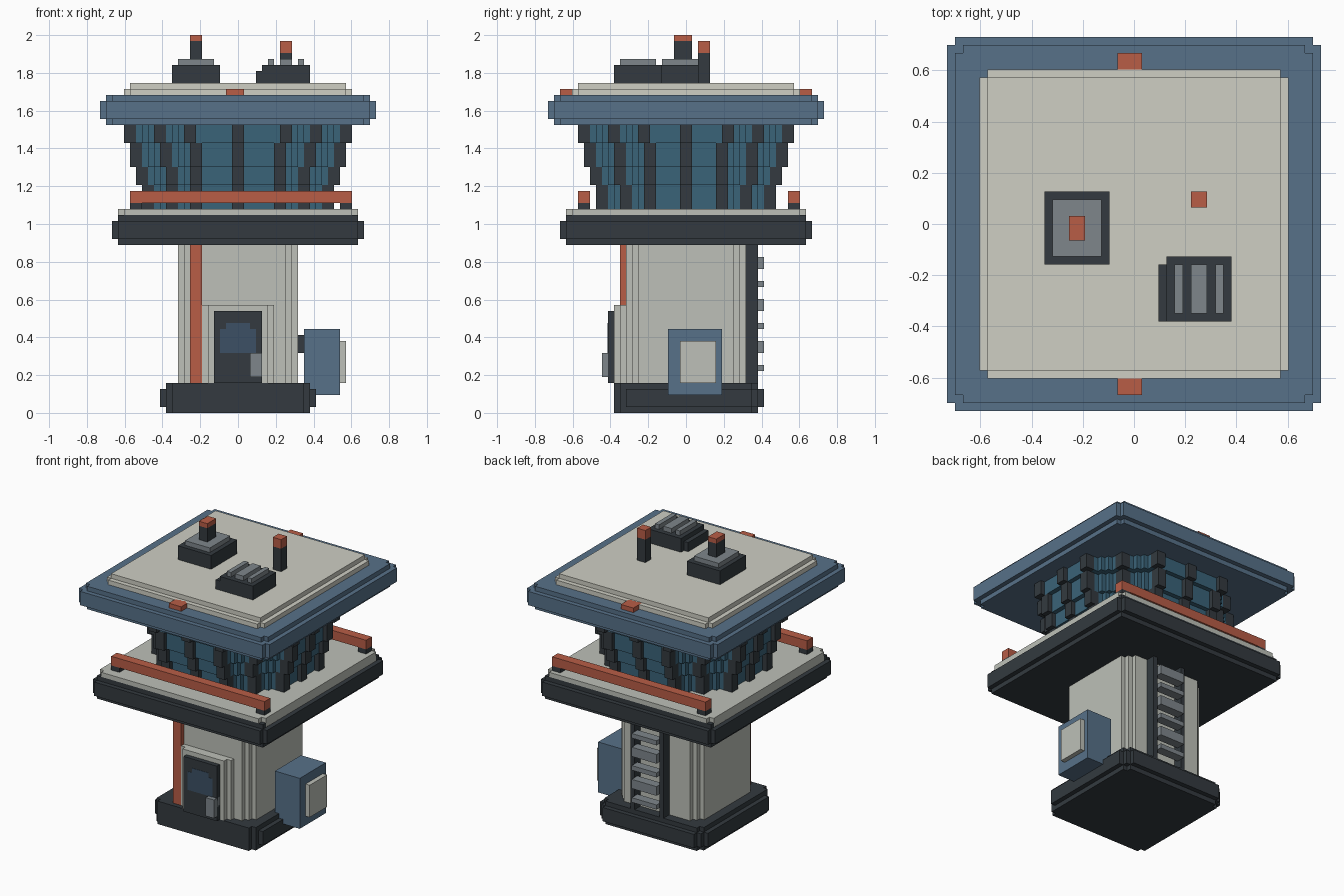
import bpy, bmesh

if "Cube" in bpy.data.objects:
    bpy.data.objects.remove(bpy.data.objects["Cube"])

V = 2 / 63  # block size: every coordinate below is in whole blocks


def material(name, rgb):
    m = bpy.data.materials.new(name)
    m.diffuse_color = (*rgb, 1)
    m.use_nodes = True
    m.node_tree.nodes["Principled BSDF"].inputs["Base Color"].default_value = m.diffuse_color
    return m


DARK = material("charcoal", (.033, .042, .05))
CREAM = material("cream", (.62, .62, .55))
WALL = material("wall", (.51, .53, .48))
GLASS = material("glass", (.042, .125, .19))
BLUE = material("blue", (.095, .165, .25))
PANE = material("door_pane", (.045, .08, .13))
RED = material("red", (.48, .11, .062))
GREY = material("grey", (.21, .24, .26))


def outline(hx, hy, n):
    """Rectangle outline whose corners are cut by n stair steps."""
    q = [(hx, hy - n)]
    for i in range(n):
        q += [(hx - i - 1, hy - n + i), (hx - i - 1, hy - n + i + 1)]
    r = q[::-1]
    return (q + [(-x, y) for x, y in r] + [(-x, -y) for x, y in q]
            + [(x, -y) for x, y in r])


def prism(hx, hy, z0, z1, n=1, cx=0, cy=0):
    return [(x + cx, y + cy) for x, y in outline(hx, hy, n)], z0, z1


def box(x0, x1, y0, y1, z0, z1):
    return [(x0, y0), (x1, y0), (x1, y1), (x0, y1)], z0, z1


def part(name, mat, *solids):
    """One object made of extruded outlines."""
    bm = bmesh.new()
    for pts, z0, z1 in solids:
        face = bm.faces.new([bm.verts.new((x * V, y * V, z0 * V)) for x, y in pts])
        ext = bmesh.ops.extrude_face_region(bm, geom=[face], use_keep_orig=True)
        top = [v for v in ext["geom"] if isinstance(v, bmesh.types.BMVert)]
        bmesh.ops.translate(bm, verts=top, vec=(0, 0, (z1 - z0) * V))
    bmesh.ops.recalc_face_normals(bm, faces=bm.faces)
    me = bpy.data.meshes.new(name)
    bm.to_mesh(me)
    bm.free()
    me.materials.append(mat)
    ob = bpy.data.objects.new(name, me)
    bpy.context.collection.objects.link(ob)
    return ob


# Foundation and shaft
part("foundation", DARK, prism(12, 12, 0, 5), prism(13, 12.5, 1, 4, 2, cy=.5))
part("shaft", WALL, prism(10, 10, 5, 28, 2))
part("shaft_stripe", RED, box(-8, -6, -11, -9, 5, 28))

# Entrance
part("door_frame", WALL, box(-6, 6, -11, -9, 5, 18), box(-5, 5, -12, -11, 5, 18))
part("door", DARK, box(-4, 4, -13, -12, 5, 17))
part("door_window", PANE, box(-3, 3, -13.06, -12.5, 10, 14), box(-2, 2, -13.06, -12.5, 14, 15))
part("door_handle", GREY, box(2, 4, -14, -12, 6, 10))

# Equipment cabinet on the right side
part("cabinet", BLUE, box(11, 17, -3, 6, 3, 14))
part("cabinet_panel", WALL, box(17, 18, -1, 5, 5, 12))
part("cabinet_bracket", DARK, box(9, 11, 0, 3, 10, 13))

# Ladder on the back
part("ladder_rails", DARK, box(4, 5, 9, 12, 5, 28), box(-3, -2, 9, 12, 5, 28))
part("ladder_rungs", GREY, *[box(-2, 4, 11, 13, z, z + h) for z, h in
                             ((7, 1), (10, 2), (14, 1), (17, 2), (21, 1), (24, 2))])

# Gallery platform
part("platform", DARK, prism(20, 20, 28, 33, 0), prism(21, 21, 29, 32))
part("platform_deck", WALL, prism(20, 20, 32, 34))

# Front and back railings
for side, y in (("front", -18), ("back", 17)):
    part(side + "_rail", RED, box(-18, 19, y, y + 2, 35, 37))
    part(side + "_rail_posts", DARK, box(-18, -16, y, y + 2, 34, 35),
         box(17, 19, y, y + 2, 34, 35))

# Flared eight-sided cab, one stepped layer at a time
glass, bars = [], []
for i, (z0, z1) in enumerate(((34, 38), (38, 41), (41, 45), (45, 48))):
    hx, hy = 15 + i, 14 + i
    n = (8, 9, 10, 10)[i]
    glass.append(prism(hx, hy, z0, z1, n))
    cx, cy = hx - n, hy - n
    spots = {(0, hy), (hx, 0), (cx, hy), (hx, cy), (cx + n // 2, cy + n - n // 2)}
    spots = {(sx * x, sy * y) for x, y in spots for sx in (-1, 1) for sy in (-1, 1)}
    bars += [box(x - 1, x + 1, y - 1, y + 1, z0, z1) for x, y in sorted(spots)]
part("cab_glass", GLASS, *glass)
part("cab_mullions", DARK, *bars)

# Roof
part("roof_slab", BLUE, prism(22, 22, 48, 53), prism(23, 23, 49, 52))
part("roof_cap", CREAM, prism(19, 19, 53, 54), prism(18, 18, 54, 55, 0))
part("edge_lamps", RED, box(-2, 1, -21, -18, 53, 54), box(-2, 1, 18, 21, 53, 54))

# Beacon unit
part("beacon_base", DARK, box(-11, -3, -5, 4, 55, 58))
part("beacon_plate", GREY, box(-10, -4, -4, 3, 58, 59))
part("beacon_mast", DARK, box(-8, -6, -2, 1, 59, 62))
part("beacon_light", RED, box(-8, -6, -2, 1, 62, 63))

# Vent unit
part("vent_base", DARK, box(4, 12, -12, -4, 55, 58), box(3, 4, -12, -5, 55, 57))
part("vent_slats", GREY, *[box(a, b, -11, -5, 58, 59) for a, b in ((5, 6), (7, 9), (10, 11))])

# Antenna
part("antenna", DARK, box(7, 9, 2, 4, 55, 60))
part("antenna_tip", RED, box(7, 9, 2, 4, 60, 62))
